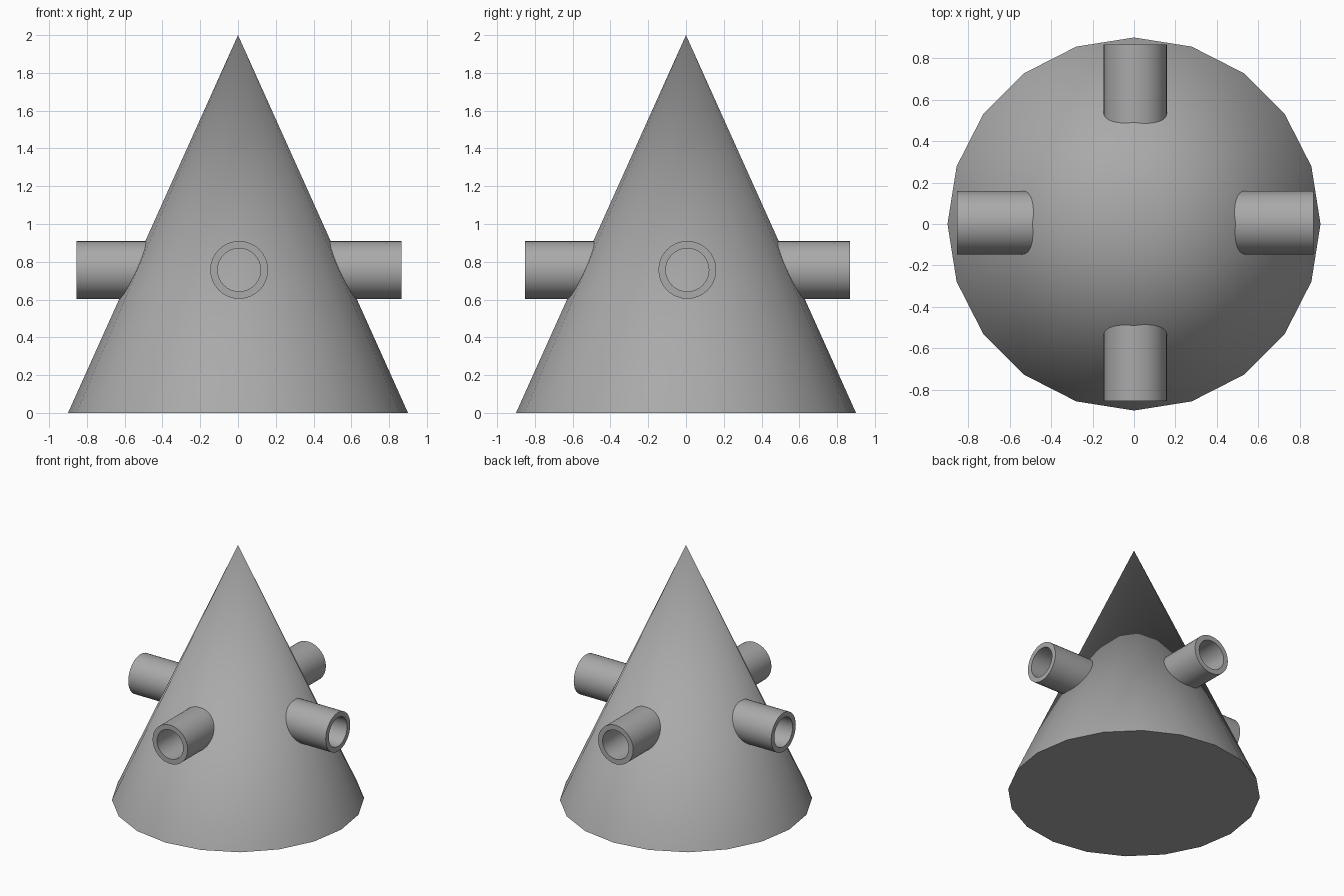
import bpy
import bmesh
from math import pi, sin, cos, radians
from mathutils import Matrix

cube = bpy.data.objects.get("Cube")
if cube:
    bpy.data.objects.remove(cube, do_unlink=True)

grey = bpy.data.materials.new("plain grey")
grey.use_nodes = True
grey.diffuse_color = (0.4, 0.4, 0.4, 1)
grey.node_tree.nodes["Principled BSDF"].inputs["Base Color"].default_value = grey.diffuse_color


def add_object(name, bm, matrix):
    bmesh.ops.recalc_face_normals(bm, faces=bm.faces)
    mesh = bpy.data.meshes.new(name)
    bm.to_mesh(mesh)
    bm.free()
    mesh.materials.append(grey)
    obj = bpy.data.objects.new(name, mesh)
    obj.matrix_world = matrix
    bpy.context.collection.objects.link(obj)
    bpy.ops.object.select_all(action="DESELECT")
    obj.select_set(True)
    bpy.context.view_layer.objects.active = obj
    bpy.ops.object.shade_smooth_by_angle(angle=radians(30))
    return obj


# Cone body, one side ring and a flat base
SIDES, RADIUS, HEIGHT = 20, 0.9, 2.0
bm = bmesh.new()
ring = [bm.verts.new((RADIUS * cos(2 * pi * i / SIDES), RADIUS * sin(2 * pi * i / SIDES), 0))
        for i in range(SIDES)]
tip = bm.verts.new((0, 0, HEIGHT))
bm.faces.new(ring)
for i in range(SIDES):
    bm.faces.new((ring[i], ring[(i + 1) % SIDES], tip))
add_object("cone_body", bm, Matrix())


# Hollow pipe: a rectangular wall section revolved about its own axis
def add_pipe(name, turn):
    outer, inner, start, end, steps = 0.153, 0.114, 0.3, 0.86, 32
    section = [(outer, start), (outer, end), (inner, end), (inner, start)]
    bm = bmesh.new()
    rings = [[bm.verts.new((along, r * cos(2 * pi * i / steps), r * sin(2 * pi * i / steps)))
              for r, along in section] for i in range(steps)]
    for i in range(steps):
        a, b = rings[i], rings[(i + 1) % steps]
        for j in range(4):
            k = (j + 1) % 4
            bm.faces.new((a[j], a[k], b[k], b[j]))
    place = Matrix.Translation((0.006, 0.007, 0.757)) @ Matrix.Rotation(turn, 4, "Z")
    add_object(name, bm, place)


for i, side in enumerate(("left", "back", "right", "front")):
    add_pipe(side + "_pipe", i * pi / 2)
